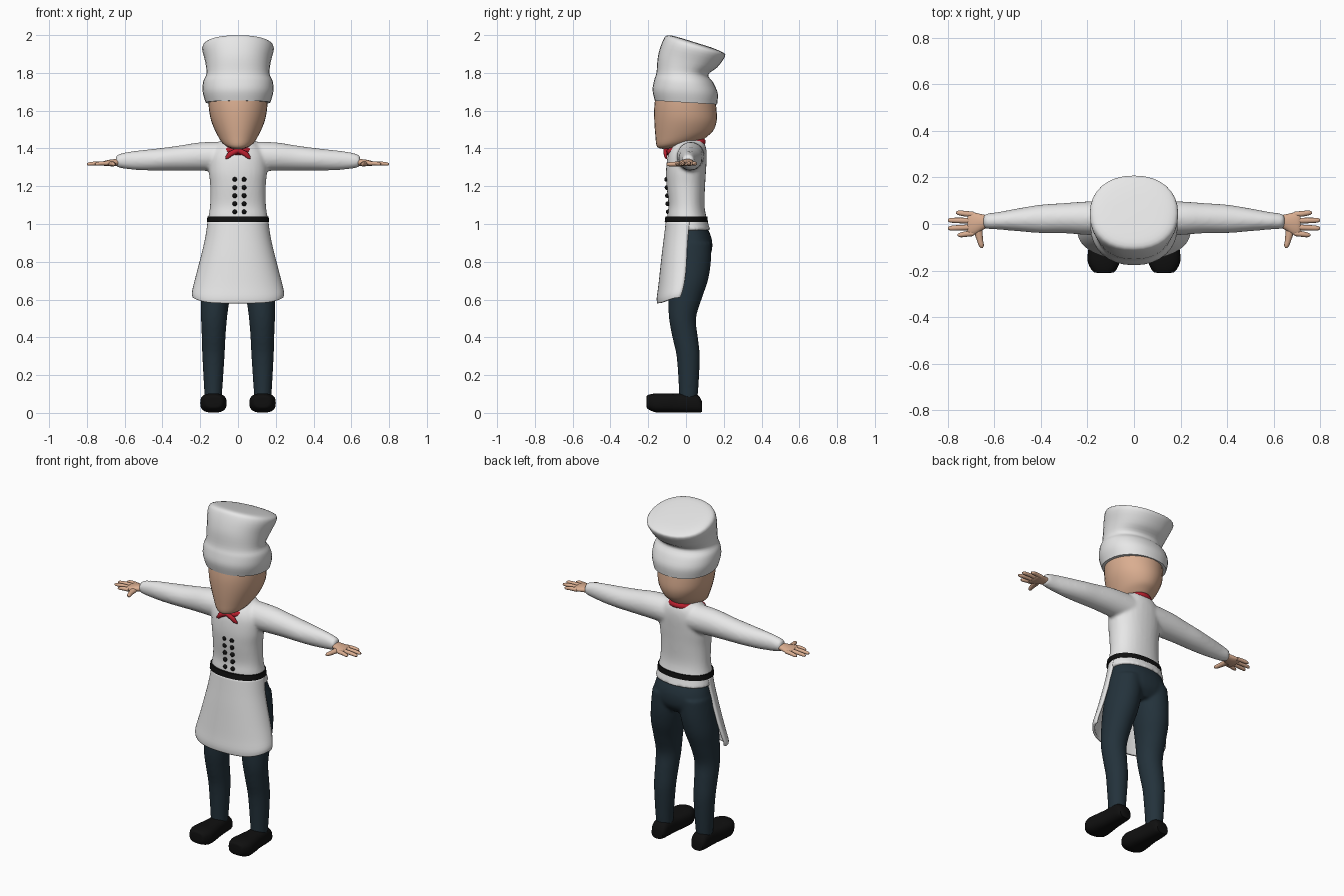
import bpy, bmesh, math
from mathutils import Matrix

if "Cube" in bpy.data.objects:
    bpy.data.objects.remove(bpy.data.objects["Cube"])


def material(name, rgb):
    m = bpy.data.materials.new(name)
    m.diffuse_color = (*rgb, 1)
    m.use_nodes = True
    m.node_tree.nodes["Principled BSDF"].inputs["Base Color"].default_value = m.diffuse_color
    return m


WHITE = material("white cloth", (0.8, 0.8, 0.8))
SKIN = material("skin", (0.70, 0.42, 0.28))
NAVY = material("dark blue cloth", (0.017, 0.032, 0.044))
BLACK = material("black", (0.005, 0.005, 0.005))
RED = material("red cloth", (0.5, 0.014, 0.028))


def smooth_rings(rings, steps):
    """Catmull-Rom interpolation between the given rings."""
    if steps < 2:
        return rings
    out = []
    for i in range(len(rings) - 1):
        p = [rings[min(max(i + k, 0), len(rings) - 1)] for k in (-1, 0, 1, 2)]
        for s in range(steps):
            t = s / steps
            out.append([0.5 * (2 * b + (c - a) * t + (2 * a - 5 * b + 4 * c - d) * t * t
                               + (3 * b - a - 3 * c + d) * t ** 3) for a, b, c, d in zip(*p)])
    return out + [rings[-1]]


def zr(z, front, back, rx, tilt=0, cx=0):
    """Horizontal ring given by its front and back y."""
    return (z, cx, (front + back) / 2, rx, (back - front) / 2, tilt)


def loft(bm, rings, axis='z', n=32, e=2, steps=4, mirror=False):
    """Closed skin over rings (t, u, v, ru, rv, tilt) along an axis."""
    rings = smooth_rings([tuple(r) + (0,) * (6 - len(r)) for r in rings], steps)
    for sign in ((1, -1) if mirror else (1,)):
        loops = []
        for t, u, v, ru, rv, tilt in rings:
            loop = []
            for k in range(n):
                a = 2 * math.pi * k / n
                c, s = (math.copysign(abs(f) ** (2 / e), f) for f in (math.cos(a), math.sin(a)))
                p, q, w = u + ru * c, v + rv * s, t + tilt * rv * s
                x, y, z = {'z': (p, q, w), 'x': (w, p, q), 'y': (p, w, q)}[axis]
                loop.append(bm.verts.new((x * sign, y, z)))
            loops.append(loop)
        for a, b in zip(loops, loops[1:]):
            for k in range(n):
                bm.faces.new((a[k], a[k - 1], b[k - 1], b[k]))
        bm.faces.new(loops[0])
        bm.faces.new(loops[-1])


def finish(bm, name, mat, merge=False, angle=50):
    bmesh.ops.recalc_face_normals(bm, faces=bm.faces)
    me = bpy.data.meshes.new(name)
    bm.to_mesh(me)
    bm.free()
    ob = bpy.data.objects.new(name, me)
    bpy.context.collection.objects.link(ob)
    me.materials.append(mat)
    if merge:  # blend overlapping volumes into one smooth skin
        r = ob.modifiers.new("blend", 'REMESH')
        r.mode, r.voxel_size, r.use_smooth_shade = 'VOXEL', 0.009, True
        s = ob.modifiers.new("relax", 'SMOOTH')
        s.factor, s.iterations = 0.5, 6
    else:
        bpy.ops.object.select_all(action='DESELECT')
        ob.select_set(True)
        bpy.context.view_layer.objects.active = ob
        bpy.ops.object.shade_smooth_by_angle(angle=math.radians(angle))
    return ob


# Hat: band and puffed, backward-leaning crown
bm = bmesh.new()
loft(bm, [zr(1.643, -.165, .165, .172, -.06), zr(1.70, -.177, .168, .187, -.05),
          zr(1.755, -.168, .145, .184, -.05), zr(1.797, -.156, .118, .167, -.05),
          zr(1.86, -.148, .165, .174, -.2), zr(1.93, -.122, .207, .19, -.25),
          zr(1.955, -.095, .19, .165, -.31), zr(1.961, -.03, .13, .09, -.31)], e=2.2)
finish(bm, "hat", WHITE)

# Head and neck
bm = bmesh.new()
loft(bm, [zr(1.41, -.12, .06, .05, .15), zr(1.435, -.153, .11, .085, .2),
          zr(1.48, -.162, .145, .114, .1), zr(1.55, -.168, .163, .143),
          zr(1.62, -.168, .16, .155), zr(1.69, -.16, .15, .157)])
loft(bm, [zr(1.38, -.06, .08, .07), zr(1.46, -.06, .08, .07)], steps=1)
finish(bm, "head", SKIN)

# Neckerchief: tilted ring with two tails
bpy.ops.mesh.primitive_torus_add(major_radius=.085, minor_radius=.019, major_segments=40,
                                 minor_segments=12, location=(0, 0, 1.408), rotation=(.3, 0, 0))
ring = bpy.context.object
ring.name = "neckerchief"
ring.scale = (.9, 1.05, 1)
ring.data.materials.append(RED)
bpy.ops.object.shade_smooth_by_angle(angle=math.radians(60))
bm = bmesh.new()
loft(bm, [(0, -.105, 1.39, .015, .016), (.03, -.109, 1.376, .01, .015),
          (.05, -.107, 1.364, .008, .017), (.067, -.103, 1.35, .003, .006)],
     'x', 12, mirror=True)
finish(bm, "neckerchief_tails", RED)

# Jacket: torso and sleeves
bm = bmesh.new()
loft(bm, [zr(.965, -.09, .13, .168), zr(1.03, -.1, .11, .158), zr(1.1, -.093, .098, .148),
          zr(1.2, -.103, .101, .147), zr(1.28, -.106, .106, .154), zr(1.36, -.097, .11, .15),
          zr(1.41, -.077, .105, .12), zr(1.442, -.045, .09, .085)], e=2.2)
loft(bm, [(.06, .025, 1.357, .077, .08), (.2, .025, 1.357, .072, .075),
          (.3, .025, 1.35, .065, .067), (.4, .022, 1.343, .061, .06),
          (.5, .018, 1.338, .049, .054), (.58, .014, 1.336, .038, .046),
          (.63, .012, 1.334, .033, .036), (.647, .012, 1.333, .027, .028)], 'x', mirror=True)
finish(bm, "jacket", WHITE, merge=True)

# Two columns of buttons
bm = bmesh.new()
for i in range(5):
    z = 1.064 + .043 * i
    for x in (-.017, .032):
        bmesh.ops.create_uvsphere(bm, u_segments=12, v_segments=8, radius=.0125, matrix=
                                  Matrix.Translation((x, -.094 - .05 * (z - 1.064), z)))
finish(bm, "buttons", BLACK)

# Belt
bm = bmesh.new()
loft(bm, [zr(1.01, -.113, .116, .165), zr(1.04, -.109, .113, .162)], n=40, e=2.2, steps=1)
finish(bm, "belt", BLACK)

# Apron: open half shell, flaring downwards, hem rising at the sides
rows = smooth_rings([(1.02, -.106, .02, .16), (.93, -.117, .01, .173), (.85, -.127, .005, .191),
                     (.76, -.137, 0, .214), (.67, -.147, -.01, .234), (.61, -.155, -.022, .244),
                     (.58, -.153, -.03, .24)], 3)
bm = bmesh.new()
grid = []
for z, front, edge, rx in rows:
    line = []
    for k in range(33):
        a = math.pi * (k / 32 - .5)
        lift = .03 * math.sin(a) ** 4 * max(0, (.75 - z) / .17)
        line.append(bm.verts.new((rx * math.copysign(abs(math.sin(a)) ** .9, a),
                                  edge - (edge - front) * abs(math.cos(a)) ** .9, z + lift)))
    grid.append(line)
for a, b in zip(grid, grid[1:]):
    for k in range(32):
        bm.faces.new((a[k], b[k], b[k + 1], a[k + 1]))
apron = finish(bm, "apron", WHITE)
solid = apron.modifiers.new("thickness", 'SOLIDIFY')
solid.thickness, solid.offset = .012, -1
if apron.data.polygons[16].normal.y > 0:
    solid.offset = 1

# Trousers: hips and legs
bm = bmesh.new()
loft(bm, [zr(.99, -.08, .108, .15), zr(.92, -.085, .137, .168), zr(.85, -.088, .135, .178),
          zr(.80, -.06, .1, .14)], e=2.2)
loft(bm, [zr(z, f, b, r, 0, cx) for z, f, b, r, cx in (
    (.90, -.08, .132, .085, .09), (.80, -.088, .132, .092, .096), (.70, -.092, .116, .089, .109),
    (.6, -.094, .082, .077, .121), (.5, -.09, .053, .069, .127), (.4, -.072, .063, .063, .129),
    (.3, -.05, .073, .059, .13), (.15, -.039, .067, .05, .131), (.07, -.036, .06, .045, .131))],
     mirror=True)
finish(bm, "trousers", NAVY, merge=True)

# Shoes
bm = bmesh.new()
loft(bm, [(-.21, .129, .06, .025, .02), (-.203, .129, .058, .048, .036),
          (-.16, .13, .053, .069, .05), (-.1, .13, .052, .065, .05),
          (-.04, .13, .052, .055, .05), (.02, .131, .053, .05, .052),
          (.065, .131, .047, .046, .045), (.085, .131, .032, .036, .028)],
     'y', 28, e=2.7, mirror=True)
finish(bm, "shoes", BLACK)

# Hands: palm, four fingers and thumb
bm = bmesh.new()
loft(bm, [(.625, .012, 1.327, .025, .02), (.65, .008, 1.326, .033, .018),
          (.68, .002, 1.323, .046, .017), (.705, 0, 1.321, .052, .014),
          (.716, 0, 1.32, .045, .009)], 'x', 20, mirror=True)
for y0, y1, tip in ((.041, .048, .765), (.014, .016, .8), (-.014, -.018, .8), (-.04, -.047, .758)):
    loft(bm, [(.69, y0, 1.321, .012, .011), ((.69 + tip) / 2, (y0 + y1) / 2, 1.321, .012, .011),
              (tip - .012, y1, 1.318, .01, .009), (tip, y1, 1.317, .004, .004)],
         'x', 10, steps=3, mirror=True)
loft(bm, [(-.02, .672, 1.319, .021, .014), (-.065, .663, 1.317, .014, .012),
          (-.092, .656, 1.316, .011, .01), (-.103, .654, 1.316, .004, .004)],
     'y', 12, mirror=True)
finish(bm, "hands", SKIN)
